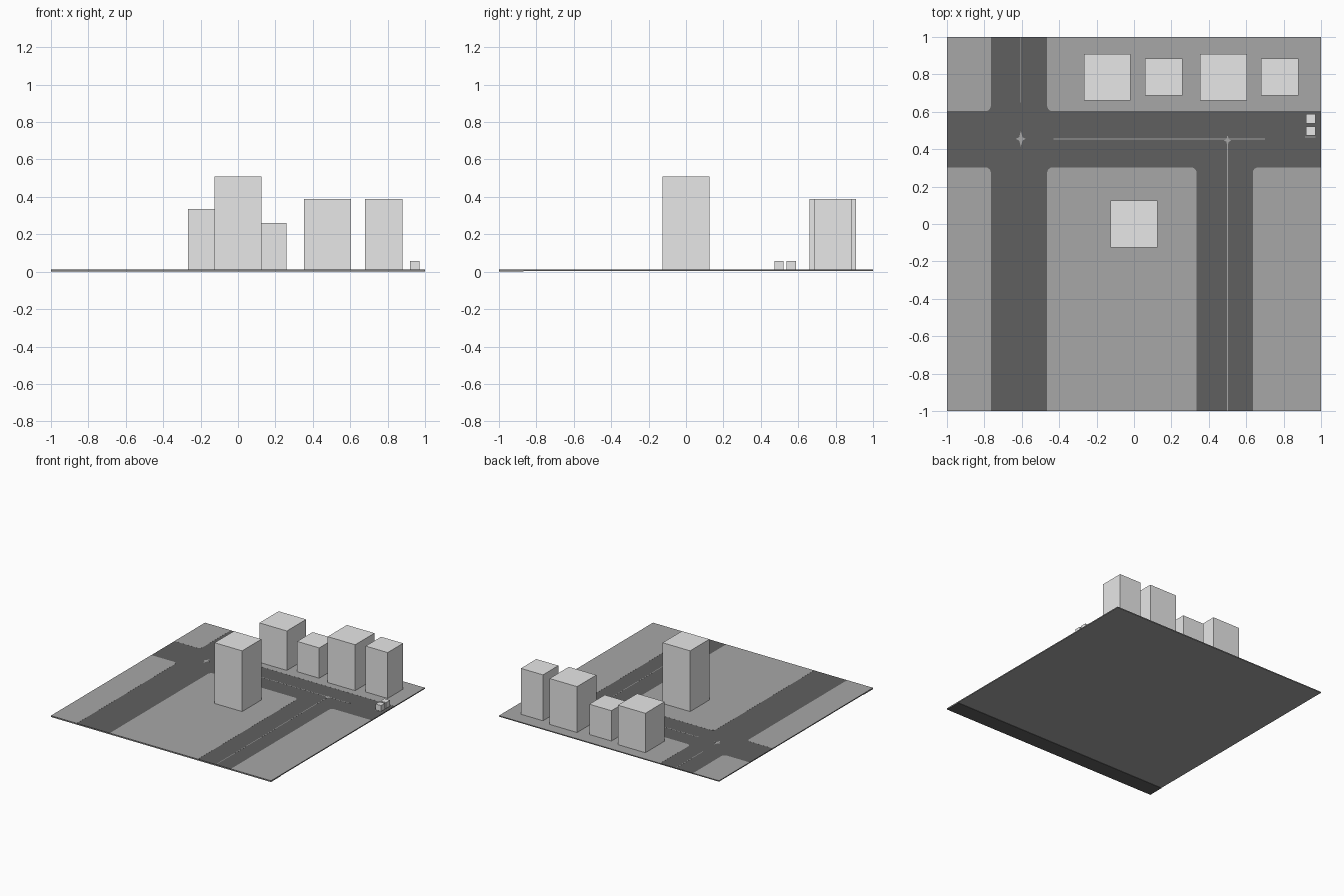
import bpy, bmesh, math

if "Cube" in bpy.data.objects:
    bpy.data.objects.remove(bpy.data.objects["Cube"])

def material(name, v):
    m = bpy.data.materials.new(name)
    m.diffuse_color = (v, v, v, 1)
    m.use_nodes = True
    m.node_tree.nodes["Principled BSDF"].inputs["Base Color"].default_value = m.diffuse_color
    return m

WALL = material("light_grey", 0.8)
PAVE = material("mid_grey", 0.39)
ROAD = material("dark_grey", 0.117)

def prism(name, pts, z0, z1, mat):
    """Extrude a counter-clockwise outline from z0 to z1."""
    bm = bmesh.new()
    f = bm.faces.new([bm.verts.new((x, y, z0)) for x, y in pts])
    top = bmesh.ops.extrude_face_region(bm, geom=[f])["geom"]
    bmesh.ops.translate(bm, vec=(0, 0, z1 - z0),
                        verts=[g for g in top if isinstance(g, bmesh.types.BMVert)])
    bmesh.ops.recalc_face_normals(bm, faces=bm.faces)
    me = bpy.data.meshes.new(name)
    bm.to_mesh(me)
    bm.free()
    me.materials.append(mat)
    ob = bpy.data.objects.new(name, me)
    bpy.context.collection.objects.link(ob)
    return ob

def rect(x0, x1, y0, y1, rounded="", r=0.03):
    """Rectangle outline; the listed corners are rounded."""
    pts = []
    corners = [("a", x0, y0, 1, 1, 180), ("b", x1, y0, -1, 1, 270),
               ("c", x1, y1, -1, -1, 0), ("d", x0, y1, 1, -1, 90)]
    for key, x, y, sx, sy, start in corners:
        if key not in rounded:
            pts.append((x, y))
            continue
        for i in range(5):
            t = math.radians(start + 22.5 * i)
            pts.append((x + sx * r + r * math.cos(t), y + sy * r + r * math.sin(t)))
    return pts

# Ground slab, road surface, and the dark strip under the front edge
prism("ground_slab", rect(-1, 1, -1, 1), 0.003, 0.0075, PAVE)
prism("road_surface", rect(-1, 1, -1, 1), 0.0075, 0.0105, ROAD)
prism("front_under_strip", rect(-1, 1, -1, -0.87), 0, 0.003, ROAD)

# Pavement blocks with rounded kerbs at the junctions
for name, *box in [
    ("pavement_back_left", -1, -0.765, 0.603, 1, "b"),
    ("pavement_back_right", -0.465, 1, 0.603, 1, "a"),
    ("pavement_front_left", -1, -0.765, -1, 0.303, "c"),
    ("pavement_middle", -0.465, 0.335, -1, 0.303, "cd"),
    ("pavement_front_right", 0.635, 1, -1, 0.303, "d"),
]:
    prism(name, rect(*box), 0.0100, 0.0110, PAVE)

# Thin centre lines and junction stars, nearly flush with the road
for name, *box in [
    ("centre_line_left", -0.608, -0.603, 0.65, 1),
    ("centre_line_across", -0.43, 0.70, 0.453, 0.458),
    ("centre_line_right", 0.497, 0.502, -1, 0.452),
]:
    prism(name, rect(*box), 0.0100, 0.0109, PAVE)
for cx, cy, r in [(-0.605, 0.455, 0.042), (0.5, 0.446, 0.03)]:
    star = [(cx + (r * 0.65 if k % 2 == 0 else r * 0.3) * math.cos(k * math.pi / 4),
             cy + (r if k % 2 == 0 else r * 0.3) * math.sin(k * math.pi / 4))
            for k in range(8)]
    prism("junction_star", star, 0.0100, 0.0109, PAVE)

# Buildings: centre x, centre y, width, roof height
for name, cx, cy, w, h in [
    ("tower", 0, 0, 0.25, 0.51),
    ("building_wide_left", -0.143, 0.785, 0.25, 0.335),
    ("building_narrow_low", 0.158, 0.786, 0.2, 0.26),
    ("building_wide_right", 0.478, 0.785, 0.25, 0.388),
    ("building_narrow_right", 0.78, 0.786, 0.2, 0.388),
    ("kiosk_front", 0.945, 0.497, 0.05, 0.058),
    ("kiosk_back", 0.945, 0.562, 0.05, 0.058),
]:
    a = w / 2
    prism(name, rect(cx - a, cx + a, cy - a, cy + a), 0.0105, h, WALL)

# Thin marking beside the kiosks
prism("kiosk_marking", rect(0.915, 0.97, 0.462, 0.467), 0.0100, 0.0109, PAVE)
